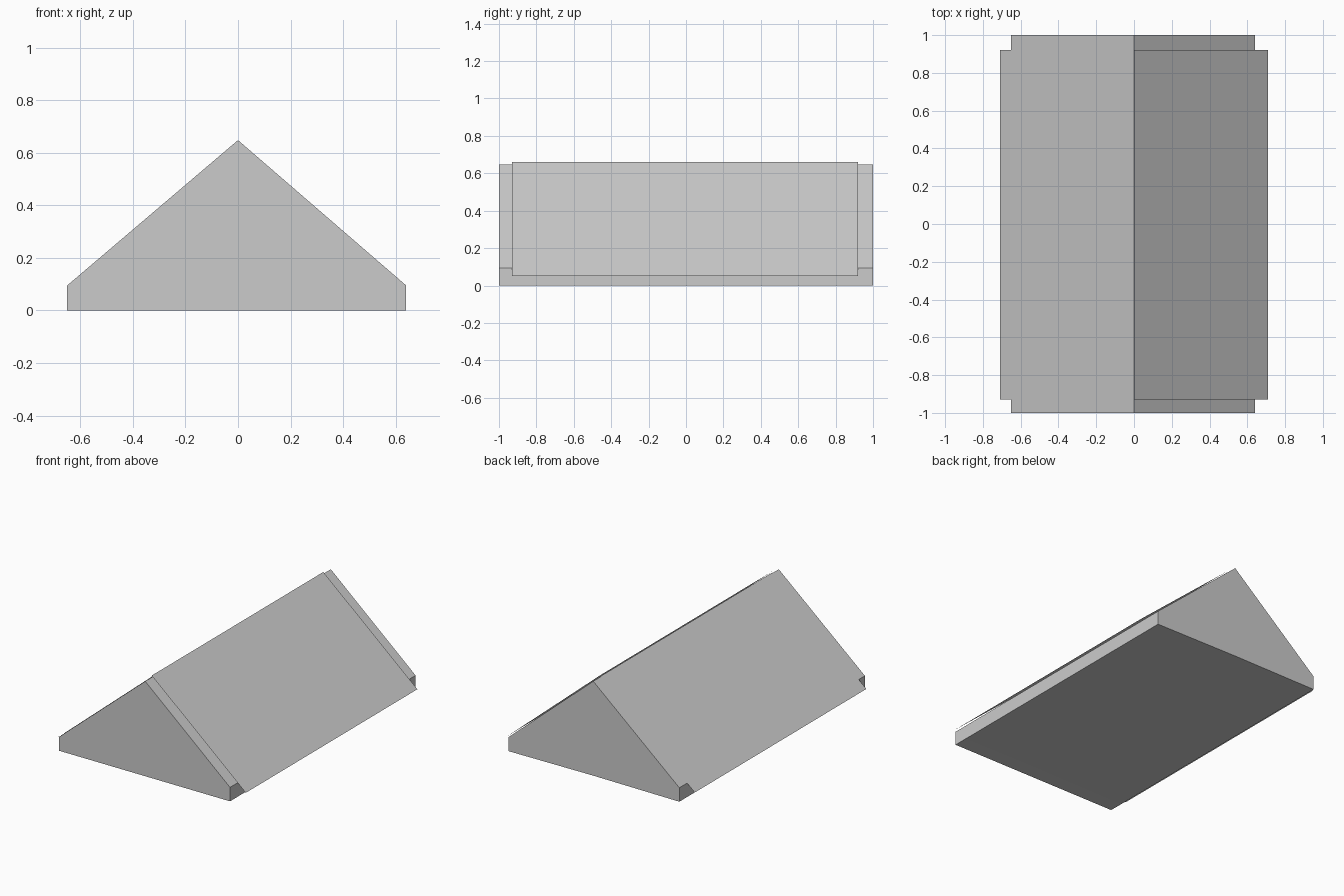
import bpy

if "Cube" in bpy.data.objects:
    bpy.data.objects.remove(bpy.data.objects["Cube"])


def add_mesh(name, verts, faces):
    mesh = bpy.data.meshes.new(name)
    mesh.from_pydata(verts, [], faces)
    mesh.update()
    obj = bpy.data.objects.new(name, mesh)
    bpy.context.collection.objects.link(obj)
    return obj


# Gabled body: pentagon profile lofted through three stations along y
def gable_ring(y, floor_z):
    profile = [(-0.65, 0), (0, floor_z), (0.64, 0), (0.64, 0.095), (0, 0.648), (-0.65, 0.095)]
    return [(x, y, z) for x, z in profile]


rings = [gable_ring(-1, 0), gable_ring(-0.9, 0.004), gable_ring(1, 0.004)]
n = len(rings[0])
faces = [tuple(range(n)), tuple(reversed(range(2 * n, 3 * n)))]
for r in range(2):
    for i in range(n):
        j = (i + 1) % n
        faces.append((r * n + i, (r + 1) * n + i, (r + 1) * n + j, r * n + j))
add_mesh("gable_body", [v for ring in rings for v in ring], faces)


# Thin roof sheets overhanging the side walls
def roof_sheet(name, eave_x, eave_z, ridge_z):
    y0, y1 = -0.93, 0.92
    verts = [(0, y0, ridge_z), (eave_x, y0, eave_z), (eave_x, y1, eave_z), (0, y1, ridge_z)]
    order = (0, 1, 2, 3) if eave_x > 0 else (3, 2, 1, 0)
    add_mesh(name, verts, [order])


roof_sheet("right_roof_sheet", 0.71, 0.05, 0.66)
roof_sheet("left_roof_sheet", -0.71, 0.048, 0.652)
